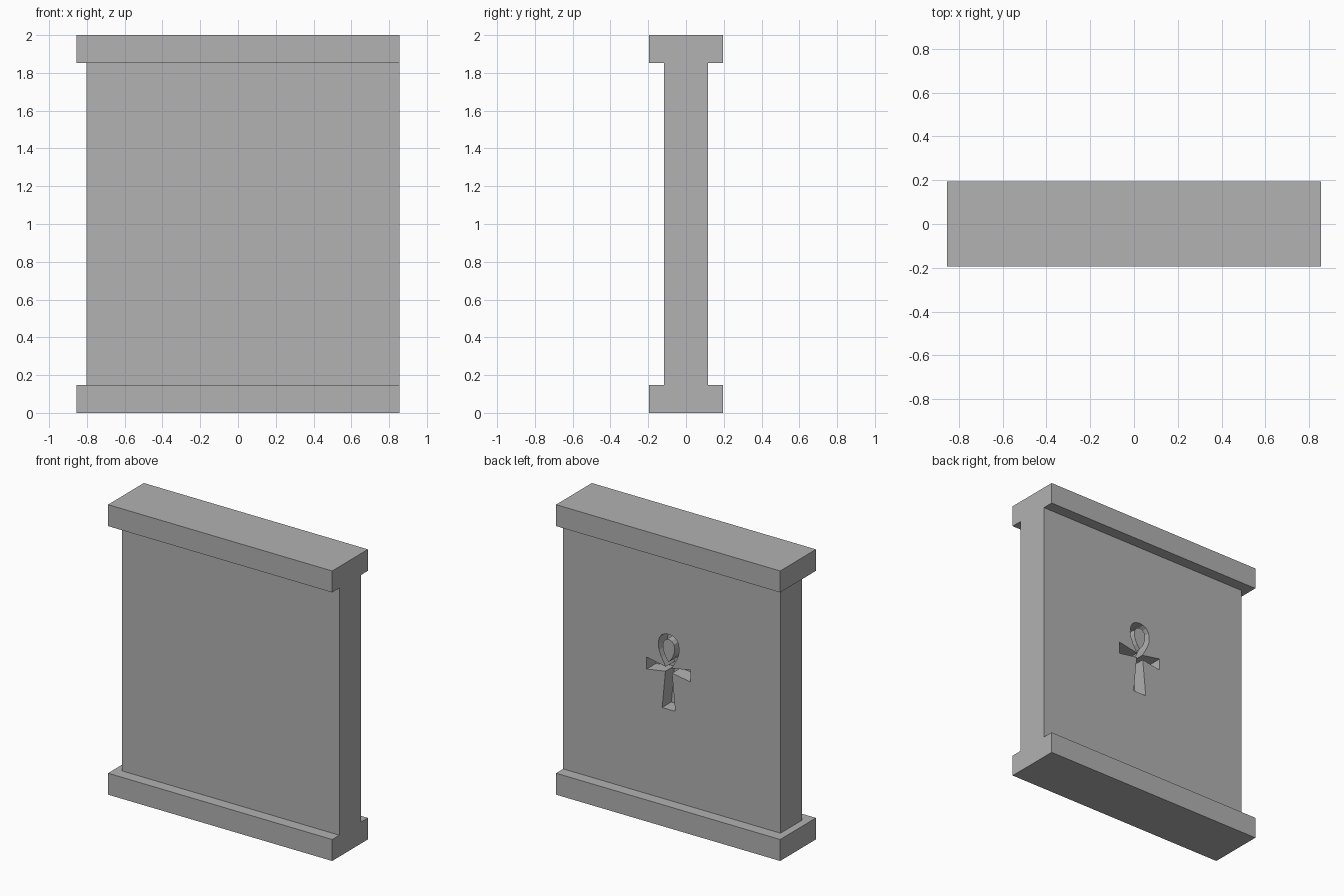
import bpy
import bmesh

cube = bpy.data.objects.get("Cube")
if cube:
    bpy.data.objects.remove(cube, do_unlink=True)

HALF_W, HALF_D, HEIGHT, CAP = 0.855, 0.195, 2.0, 0.148
WALL_D, WALL_LEFT = 0.117, -0.803
CARVE_DEPTH, CARVE_X = 0.1, 0.05

stone = bpy.data.materials.new("grey stone")
stone.use_nodes = True
grey = (0.445, 0.445, 0.445, 1)
stone.diffuse_color = grey
stone.node_tree.nodes["Principled BSDF"].inputs["Base Color"].default_value = grey


def add_object(name, bm):
    bmesh.ops.recalc_face_normals(bm, faces=bm.faces)
    mesh = bpy.data.meshes.new(name)
    bm.to_mesh(mesh)
    bm.free()
    mesh.materials.append(stone)
    obj = bpy.data.objects.new(name, mesh)
    bpy.context.collection.objects.link(obj)
    return obj


def box(name, low, high):
    bm = bmesh.new()
    bmesh.ops.create_cube(bm, size=1)
    for v in bm.verts:
        v.co = [l + (c + 0.5) * (h - l) for c, l, h in zip(v.co, low, high)]
    return add_object(name, bm)


def mirrored_prism(name, half, y0, y1):
    """Extrude a left-right symmetric outline (half widths and heights) along y."""
    outline = half + [(-x, z) for x, z in reversed(half) if x > 0]
    bm = bmesh.new()
    face = bm.faces.new([bm.verts.new((CARVE_X + x, y0, z)) for x, z in outline])
    grown = bmesh.ops.extrude_face_region(bm, geom=[face])
    moved = [g for g in grown["geom"] if isinstance(g, bmesh.types.BMVert)]
    bmesh.ops.translate(bm, verts=moved, vec=(0, y1 - y0, 0))
    return add_object(name, bm)


# Base and top slabs
for name, z in (("base_slab", 0), ("top_slab", HEIGHT - CAP)):
    box(name, (-HALF_W, -HALF_D, z), (HALF_W, HALF_D, z + CAP))

# Wall, flush with the slabs on its left side
wall = box("wall", (WALL_LEFT, -WALL_D, CAP), (HALF_W, WALL_D, HEIGHT - CAP))

# Looped cross carved into the back
cross = [(0.05, 0.773), (0.025, 1.03), (0.168, 1.007), (0.168, 1.089),
         (0.022, 1.062), (0.055, 1.12), (0.074, 1.165), (0.08, 1.2),
         (0.074, 1.245), (0.055, 1.273), (0.03, 1.287), (0, 1.291)]
floor_y = WALL_D - CARVE_DEPTH
cutter = mirrored_prism("cross_cutter", cross, floor_y, WALL_D + 0.1)
cutter.hide_render = True
carve = wall.modifiers.new("carve", "BOOLEAN")
carve.operation = "DIFFERENCE"
carve.solver = "EXACT"
carve.object = cutter
bpy.context.view_layer.objects.active = wall
bpy.ops.object.modifier_apply(modifier=carve.name)
bpy.data.objects.remove(cutter, do_unlink=True)

# Drop-shaped island left standing inside the loop
drop = [(0, 1.1), (0.025, 1.13), (0.041, 1.17), (0.046, 1.2),
        (0.04, 1.23), (0.022, 1.25), (0, 1.256)]
mirrored_prism("loop_island", drop, floor_y, WALL_D)
